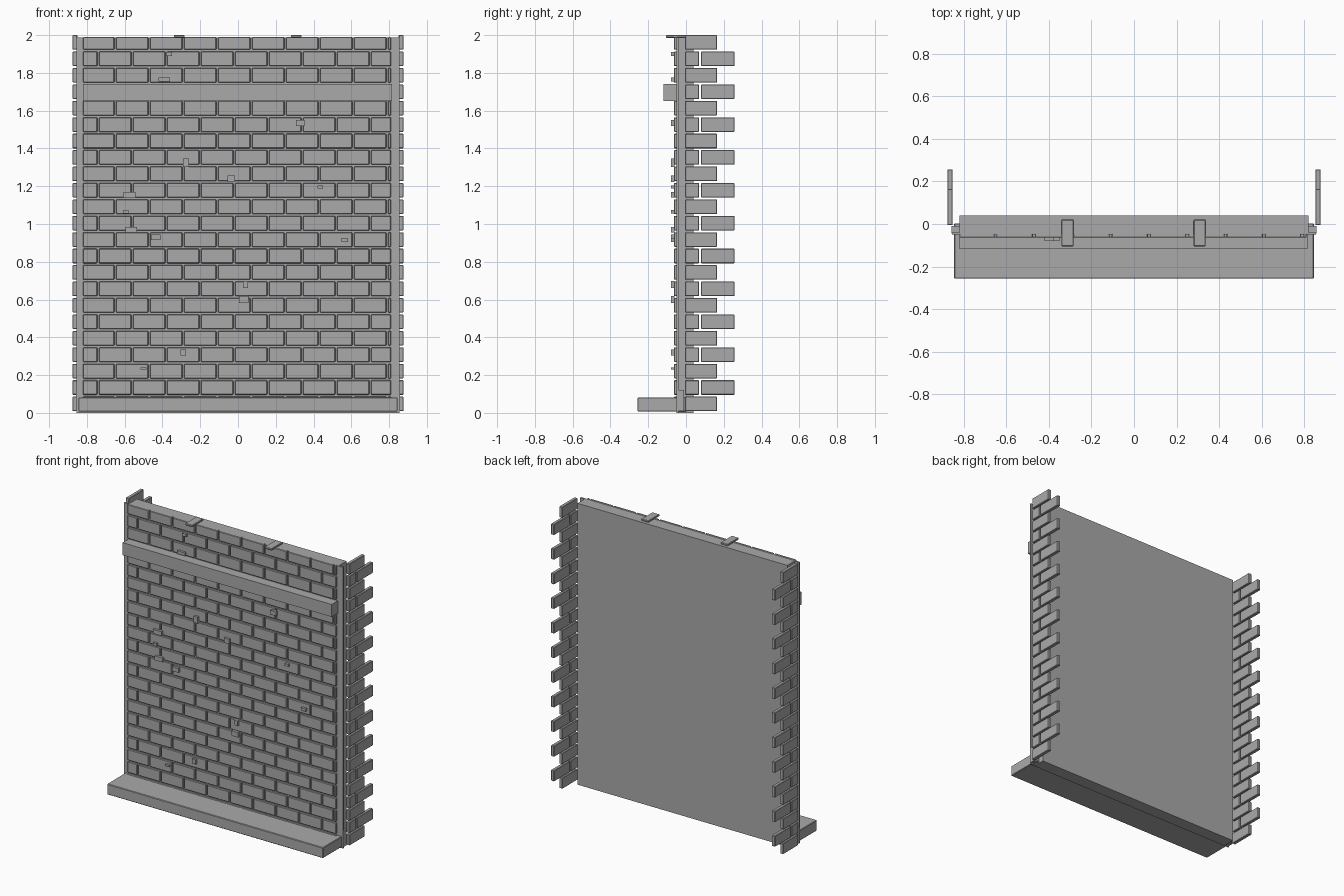
import bpy, bmesh
from mathutils import Matrix

if "Cube" in bpy.data.objects:
    bpy.data.objects.remove(bpy.data.objects["Cube"])

stone = bpy.data.materials.new("grey_stone")
stone.diffuse_color = (0.4, 0.4, 0.4, 1)
stone.use_nodes = True
stone.node_tree.nodes["Principled BSDF"].inputs["Base Color"].default_value = stone.diffuse_color


def add_box(bm, x0, x1, y0, y1, z0, z1):
    m = Matrix.Translation(((x0 + x1) / 2, (y0 + y1) / 2, (z0 + z1) / 2))
    m = m @ Matrix.Diagonal((x1 - x0, y1 - y0, z1 - z0, 1))
    bmesh.ops.create_cube(bm, size=1, matrix=m)


def build(name, boxes, bevel=0):
    """One object made of boxes (x0, x1, y0, y1, z0, z1), with worn edges if bevel > 0."""
    bm = bmesh.new()
    for b in boxes:
        add_box(bm, *b)
    me = bpy.data.meshes.new(name)
    bm.to_mesh(me)
    bm.free()
    me.materials.append(stone)
    ob = bpy.data.objects.new(name, me)
    bpy.context.collection.objects.link(ob)
    if bevel:
        mod = ob.modifiers.new("worn_edges", 'BEVEL')
        mod.width = bevel
        mod.segments = 1
    return ob


ROWS, PITCH, BRICK_H, Z0 = 23, 0.087, 0.077, 0.009
LEFT, RIGHT, STEP, GAP = -0.82, 0.81, 0.18, 0.01

# Wall core and the wider mortar sheet behind the bricks
build("wall_core", [(-0.82, 0.82, -0.042, 0.04, 0, 1.988)])
build("mortar_sheet", [(-0.855, 0.855, -0.05, -0.04, 0, 1.988)])

# Running bond bricks on the front
bricks = []
for r in range(ROWS):
    z = Z0 + r * PITCH
    joint = -0.65 if r % 2 == 0 else -0.74
    start = LEFT
    while start < RIGHT - 0.005:
        end = min(joint - GAP / 2, RIGHT)
        bricks.append((start, end, -0.064, -0.045, z, min(z + BRICK_H, 1.99)))
        start = joint + GAP / 2
        joint += STEP
build("front_bricks", bricks, 0.003)

# Toothed corner bricks running backwards on both sides
teeth = []
for r in range(ROWS):
    z = Z0 + r * PITCH
    spans = [(-0.005, 0.165)] if r % 2 == 0 else [(-0.005, 0.07), (0.08, 0.257)]
    for side in (-1, 1):
        xa, xb = sorted((side * 0.851, side * 0.876))
        for ya, yb in spans:
            teeth.append((xa, xb, ya, yb, z, z + BRICK_H))
build("corner_bricks", teeth, 0.003)

# Projecting plinth, end blocks and upper ledge
build("plinth", [(-0.845, 0.845, -0.257, 0.003, 0.007, 0.082)], 0.004)
build("plinth_end_blocks",
      [(-0.857, -0.82, -0.045, -0.01, 0.01, 0.122),
       (0.82, 0.857, -0.045, -0.01, 0.01, 0.122)])
build("upper_ledge", [(-0.82, 0.815, -0.118, 0.0, 1.652, 1.74)])

# Flat clips over the top edge
build("top_clips", [(x - 0.028, x + 0.028, -0.105, 0.02, 1.986, 2.0)
                    for x in (-0.312, 0.308)], 0.003)

# Small raised chips scattered on the bricks: x, z, width, height
chips = [(-.39, 1.765, .06, .022), (-.365, 1.9, .03, .02), (.33, 1.535, .045, .03),
         (-.275, 1.325, .03, .045), (-.035, 1.24, .04, .035), (.435, 1.195, .028, .016),
         (-.575, 1.155, .065, .03), (-.595, 1.065, .03, .02), (-.565, .97, .06, .03),
         (-.435, .93, .05, .03), (.565, .915, .036, .02), (.04, .68, .025, .035),
         (.03, .6, .05, .035), (-.29, .32, .03, .032), (-.5, .235, .03, .012)]
build("raised_chips", [(x - w / 2, x + w / 2, -0.08, -0.06, z - h / 2, z + h / 2)
                       for x, z, w, h in chips])
